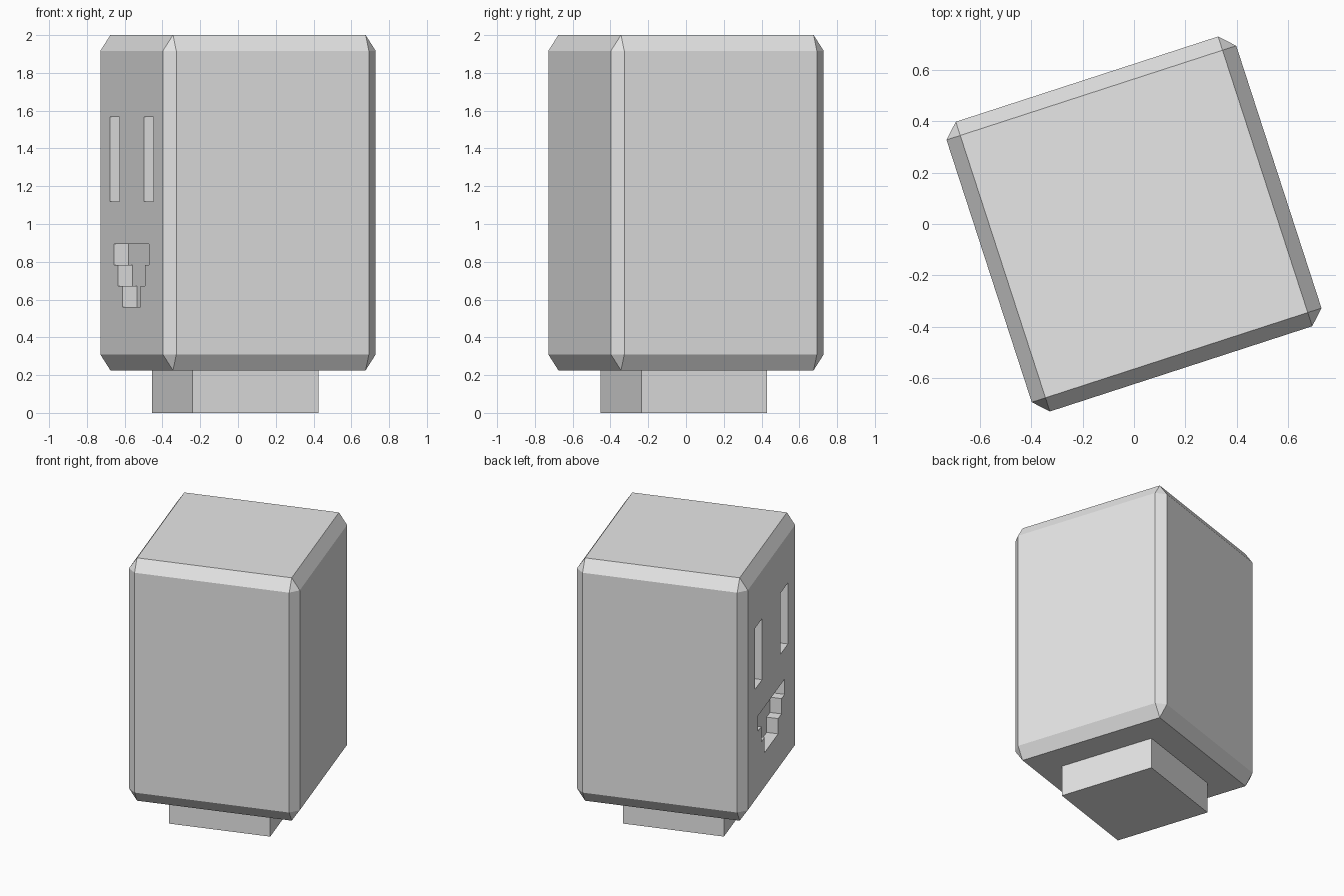
import bpy
import bmesh
from math import radians
from mathutils import Matrix

cube = bpy.data.objects.get("Cube")
if cube:
    bpy.data.objects.remove(cube, do_unlink=True)

# Single grey material
grey = bpy.data.materials.new("light_grey")
grey.use_nodes = True
grey.diffuse_color = (0.8, 0.8, 0.8, 1)
grey.node_tree.nodes["Principled BSDF"].inputs["Base Color"].default_value = grey.diffuse_color

TURN = Matrix.Rotation(radians(18), 4, 'Z')
HALF = 0.592         # half width of the head
CHAMFER = 0.056
STRETCH = 1.5        # head height relative to its width
BOTTOM = 0.225       # underside of the head
DEPTH = 0.08         # depth of the carved face
STEP = 0.1117        # height of one carved step


def add_object(name, bm):
    """Turn a bmesh into an object, rotated to the shared heading."""
    bmesh.ops.recalc_face_normals(bm, faces=bm.faces)
    bm.transform(TURN)
    mesh = bpy.data.meshes.new(name)
    bm.to_mesh(mesh)
    bm.free()
    mesh.materials.append(grey)
    obj = bpy.data.objects.new(name, mesh)
    bpy.context.collection.objects.link(obj)
    return obj


def cutter(name, outline):
    """Extrude a (y, z) outline inward through the face side of the head."""
    bm = bmesh.new()
    face = bm.faces.new([bm.verts.new((-HALF - 0.1, y, z)) for y, z in outline])
    ext = bmesh.ops.extrude_face_region(bm, geom=[face])
    moved = [v for v in ext["geom"] if isinstance(v, bmesh.types.BMVert)]
    bmesh.ops.translate(bm, verts=moved, vec=(DEPTH + 0.1, 0, 0))
    obj = add_object(name, bm)
    obj.hide_render = True
    return obj


# Head: chamfered cube stretched upward
bm = bmesh.new()
bmesh.ops.create_cube(bm, size=2 * HALF)
bmesh.ops.bevel(bm, geom=bm.edges[:], offset=CHAMFER, offset_type='OFFSET',
                segments=1, profile=0.5, affect='EDGES')
bm.transform(Matrix.Translation((0, 0, BOTTOM + HALF * STRETCH))
             @ Matrix.Diagonal((1, 1, STRETCH, 1)))
head = add_object("head", bm)

# Eyes: two tall slots
cutters = []
low = 5 * STEP + 0.56
for name, side in (("left_eye_cutter", -1), ("right_eye_cutter", 1)):
    a, b = 0.21 * side, 0.375 * side
    cutters.append(cutter(name, [(a, low), (b, low), (b, low + 4 * STEP), (a, low + 4 * STEP)]))

# Mouth: three steps widening upward
half_outline = []
for i, w in enumerate((0.153, 0.23, 0.3)):
    z = 0.56 + i * STEP
    half_outline += [(w, z), (w, z + STEP)]
mirrored = [(-y, z) for y, z in reversed(half_outline)]
cutters.append(cutter("mouth_cutter", half_outline + mirrored))

# Carve the face, then discard the cutters
bpy.context.view_layer.objects.active = head
for c in cutters:
    mod = head.modifiers.new("carve", 'BOOLEAN')
    mod.operation = 'DIFFERENCE'
    mod.solver = 'EXACT'
    mod.object = c
    bpy.ops.object.modifier_apply(modifier=mod.name)
    bpy.data.objects.remove(c, do_unlink=True)

# Neck: square block under the head
bm = bmesh.new()
bmesh.ops.create_cube(bm, size=1)
bm.transform(Matrix.Translation((-0.018, -0.006, BOTTOM / 2))
             @ Matrix.Diagonal((0.7, 0.7, BOTTOM, 1)))
add_object("neck", bm)
